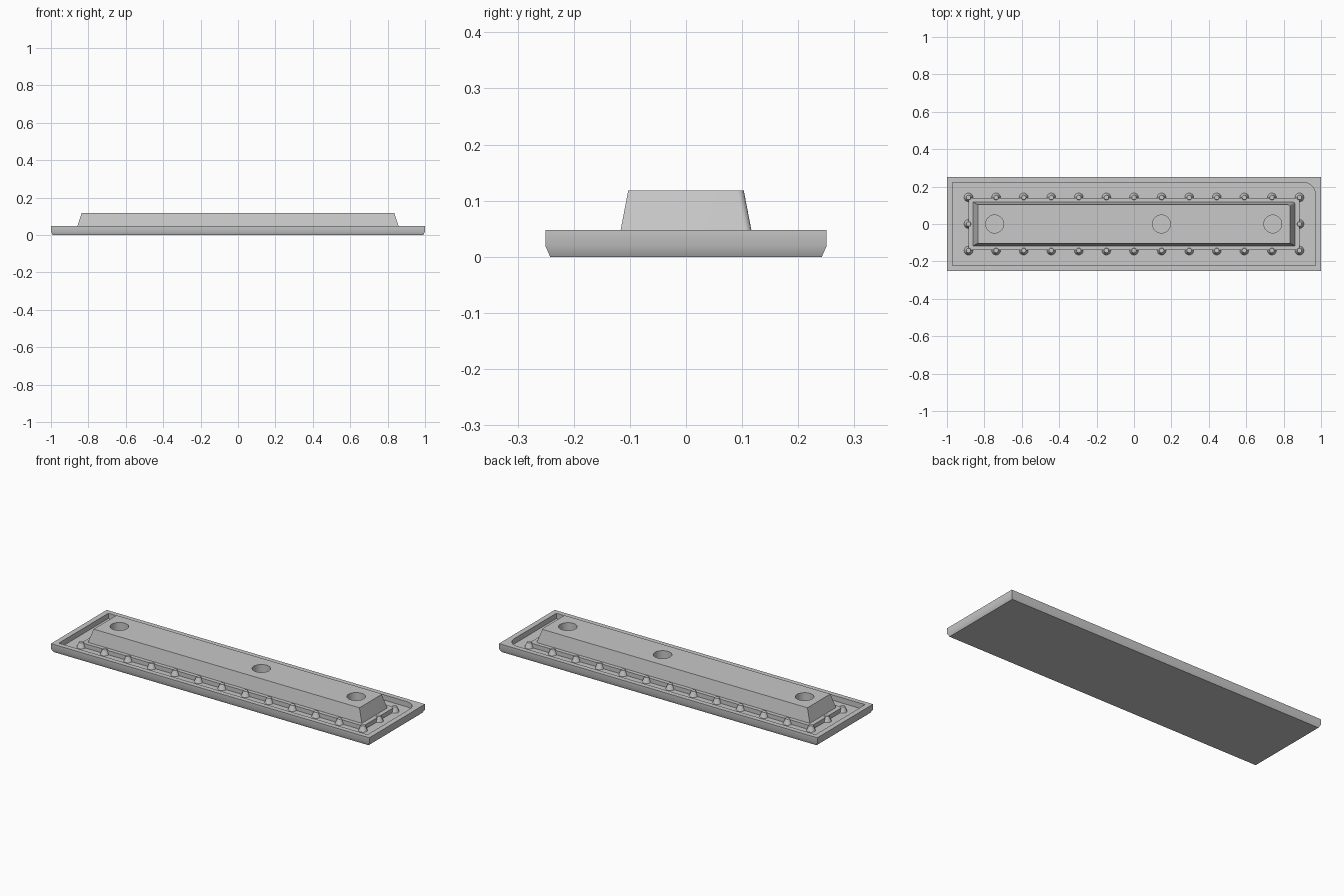
import bpy, bmesh
from math import sin, cos, pi, radians

if "Cube" in bpy.data.objects:
    bpy.data.objects.remove(bpy.data.objects["Cube"])

grey = bpy.data.materials.new("plain grey")
grey.use_nodes = True
GREY = (0.58, 0.58, 0.58, 1)
grey.diffuse_color = GREY
grey.node_tree.nodes["Principled BSDF"].inputs["Base Color"].default_value = GREY


def finish(name, bm):
    bmesh.ops.remove_doubles(bm, verts=bm.verts, dist=1e-5)
    bmesh.ops.recalc_face_normals(bm, faces=bm.faces)
    mesh = bpy.data.meshes.new(name)
    bm.to_mesh(mesh)
    bm.free()
    mesh.materials.append(grey)
    obj = bpy.data.objects.new(name, mesh)
    bpy.context.collection.objects.link(obj)
    return obj


def smooth(obj):
    bpy.ops.object.select_all(action='DESELECT')
    obj.select_set(True)
    bpy.context.view_layer.objects.active = obj
    bpy.ops.object.shade_smooth_by_angle(angle=radians(30))


def outline(hx, hy, radius, steps=8):
    """Rectangle whose back left corner is rounded."""
    pts = [(-hx, hy), (-hx, -hy), (hx, -hy)]
    for i in range(steps + 1):
        a = pi / 2 * i / steps
        pts.append((hx - radius + radius * cos(a), hy - radius + radius * sin(a)))
    return pts


def loft(name, rings):
    """Skin stacked outlines given as half width, half depth, height, corner radius."""
    bm = bmesh.new()
    loops = [[bm.verts.new((x, y, z)) for x, y in outline(hx, hy, r)]
             for hx, hy, z, r in rings]
    for low, high in zip(loops, loops[1:]):
        for i in range(len(low)):
            j = (i + 1) % len(low)
            bm.faces.new((low[i], low[j], high[j], high[i]))
    bm.faces.new(loops[0][::-1])
    bm.faces.new(loops[-1])
    return finish(name, bm)


def cones(name, spots, r_low, r_high, z_low, z_high, sides):
    bm = bmesh.new()
    for x, y in spots:
        made = bmesh.ops.create_cone(bm, cap_ends=True, segments=sides, radius1=r_low,
                                     radius2=r_high, depth=z_high - z_low)
        bmesh.ops.translate(bm, verts=made["verts"], vec=(x, y, (z_low + z_high) / 2))
    return finish(name, bm)


RIM, FLOOR, STEP, TOP = 0.048, 0.018, 0.042, 0.118

# Shallow tray with chamfered underside and one rounded inner corner
tray = loft("tray", [(0.99, 0.242, 0, 0), (1, 0.25, FLOOR, 0), (1, 0.25, RIM, 0),
                     (0.97, 0.222, RIM, 0.065), (0.97, 0.222, FLOOR, 0.065)])
smooth(tray)

# Low step under the block
loft("plinth", [(0.885, 0.14, FLOOR - 0.004, 0), (0.885, 0.14, STEP, 0)])

# Tapered block with three blind round holes
block = loft("raised_block", [(0.861, 0.118, STEP - 0.002, 0.012), (0.835, 0.103, TOP, 0.012)])
cutter = cones("hole_cutter", [(x, 0) for x in (-0.745, 0.147, 0.742)],
               0.048, 0.048, 0.05, TOP + 0.05, 32)
cutter.hide_render = True
cut = block.modifiers.new("holes", 'BOOLEAN')
cut.operation = 'DIFFERENCE'
cut.solver = 'EXACT'
cut.object = cutter
bpy.context.view_layer.objects.active = block
bpy.ops.object.modifier_apply(modifier=cut.name)
bpy.data.objects.remove(cutter)
smooth(block)

# Small tapered pins around the plinth edge
PX, PY, COUNT = 0.885, 0.142, 13
spots = [(-PX + 2 * PX * i / (COUNT - 1), side * PY) for i in range(COUNT) for side in (-1, 1)]
spots += [(-PX, 0), (PX, 0)]
pins = cones("edge_pins", spots, 0.025, 0.012, FLOOR - 0.003, 0.047, 16)
smooth(pins)
